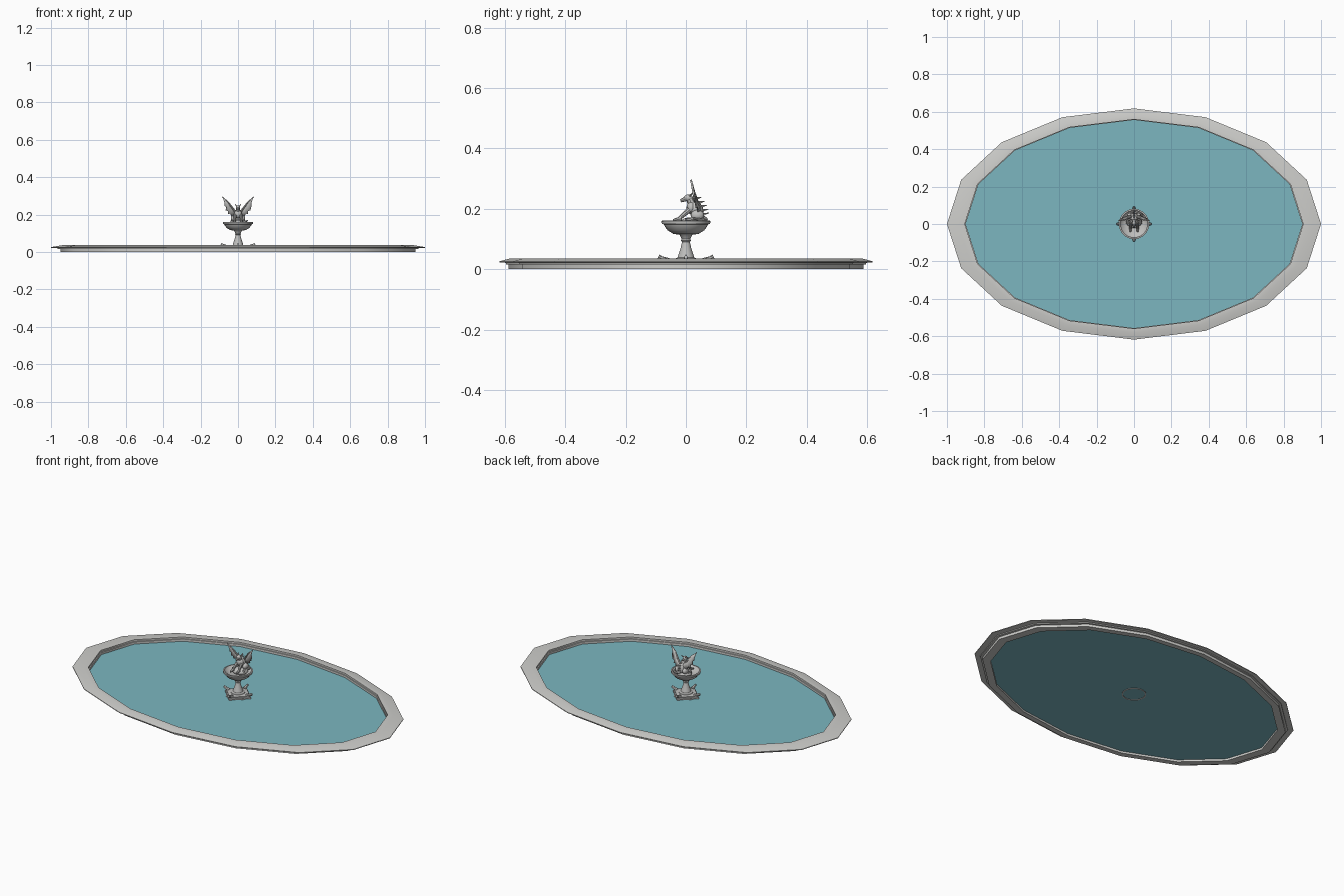
import bpy, bmesh, math
from mathutils import Vector, Matrix

cube = bpy.data.objects.get("Cube")
if cube:
    bpy.data.objects.remove(cube, do_unlink=True)


def material(name, rgb):
    m = bpy.data.materials.new(name)
    m.use_nodes = True
    m.diffuse_color = (*rgb, 1)
    bsdf = m.node_tree.nodes["Principled BSDF"]
    bsdf.inputs["Base Color"].default_value = (*rgb, 1)
    bsdf.inputs["Roughness"].default_value = 0.8
    return m


STONE = material("pale stone", (0.62, 0.62, 0.60))
CARVED = material("carved stone", (0.52, 0.52, 0.51))
WATER = material("pool water", (0.20, 0.47, 0.53))


def finish(name, bm, mat, angle=40):
    bmesh.ops.recalc_face_normals(bm, faces=bm.faces)
    me = bpy.data.meshes.new(name)
    bm.to_mesh(me)
    bm.free()
    me.materials.append(mat)
    ob = bpy.data.objects.new(name, me)
    bpy.context.scene.collection.objects.link(ob)
    bpy.ops.object.select_all(action='DESELECT')
    ob.select_set(True)
    bpy.context.view_layer.objects.active = ob
    bpy.ops.object.shade_smooth_by_angle(angle=math.radians(angle))
    return ob


def revolve(name, profile, segs, mat, squash=1.0, closed=False, angle=40):
    """Turn a radius/height profile about z; open profiles are capped."""
    bm = bmesh.new()
    rings = []
    for r, z in profile:
        rings.append([bm.verts.new((r * math.cos(math.tau * i / segs),
                                    squash * r * math.sin(math.tau * i / segs), z))
                      for i in range(segs)])
    pairs = list(zip(rings, rings[1:]))
    if closed:
        pairs.append((rings[-1], rings[0]))
    else:
        bm.faces.new(rings[0])
        bm.faces.new(rings[-1])
    for a, b in pairs:
        for i in range(segs):
            j = (i + 1) % segs
            bm.faces.new((a[i], a[j], b[j], b[i]))
    return finish(name, bm, mat, angle)


def ball(name, centre, size, tilt=0):
    bm = bmesh.new()
    bmesh.ops.create_uvsphere(bm, u_segments=14, v_segments=9, radius=1)
    bm.transform(Matrix.Translation(centre) @ Matrix.Rotation(tilt, 4, 'X')
                 @ Matrix.Diagonal((*size, 1)))
    return finish(name, bm, CARVED)


def limb(name, start, end, r0, r1, segs=8):
    """Tapered round bar between two points."""
    a, b = Vector(start), Vector(end)
    bm = bmesh.new()
    bmesh.ops.create_cone(bm, cap_ends=True, segments=segs, radius1=r0,
                          radius2=r1, depth=(b - a).length)
    turn = (b - a).to_track_quat('Z', 'Y').to_matrix().to_4x4()
    bm.transform(Matrix.Translation((a + b) / 2) @ turn)
    return finish(name, bm, CARVED)


# Oval pool: overhanging coping on a stepped kerb, open underneath
OVAL = 0.618
revolve("pool_rim", [(0.95, 0), (0.95, 0.015), (0.965, 0.016), (0.965, 0.021),
                     (1.0, 0.022), (1.0, 0.026), (0.94, 0.036), (0.905, 0.036),
                     (0.905, 0.026), (0.9, 0.025), (0.9, 0)],
        16, STONE, OVAL, closed=True)

bm = bmesh.new()
bmesh.ops.create_circle(bm, cap_ends=True, segments=16, radius=0.902)
bm.transform(Matrix.Translation((0, 0, 0.012)) @ Matrix.Diagonal((1, OVAL, 1, 1)))
finish("water_surface", bm, WATER)

# Fountain foot: square plinth with corners on the axes, and a ring below it
revolve("foot_ring", [(0.066, 0.009), (0.066, 0.014), (0.06, 0.014), (0.06, 0.009)],
        24, CARVED, closed=True)
revolve("plinth", [(0.085, 0.0125), (0.085, 0.02), (0.078, 0.022), (0.078, 0.028),
                   (0.06, 0.031)], 4, CARVED, angle=20)
for i in range(4):
    c, s = math.cos(i * math.pi / 2), math.sin(i * math.pi / 2)
    limb("corner_spout", (0.058 * c, 0.058 * s, 0.026),
         (0.092 * c, 0.092 * s, 0.04), 0.011, 0.006)
    limb("corner_crest", (0.075 * c, 0.075 * s, 0.03),
         (0.088 * c, 0.088 * s, 0.047), 0.007, 0.002, 6)

# Stem and basin
revolve("stem", [(0.04, 0.028), (0.038, 0.034), (0.028, 0.038), (0.025, 0.048),
                 (0.017, 0.072), (0.013, 0.09), (0.017, 0.095), (0.014, 0.1),
                 (0.022, 0.116), (0.03, 0.12)], 20, CARVED)
revolve("basin", [(0.022, 0.114), (0.042, 0.117), (0.06, 0.128), (0.071, 0.143),
                  (0.073, 0.148), (0.08, 0.15), (0.081, 0.16), (0.073, 0.161),
                  (0.068, 0.152), (0.045, 0.142), (0.012, 0.139)], 28, CARVED)

# Crouching winged beast: body, head and tail
ball("rock", (0, 0.02, 0.152), (0.045, 0.042, 0.02))
ball("body", (0, 0.035, 0.192), (0.024, 0.023, 0.036), 0.25)
ball("chest", (0, 0.018, 0.203), (0.021, 0.016, 0.022))
limb("neck", (0, 0.022, 0.208), (0, 0.012, 0.232), 0.014, 0.011)
ball("head", (0, 0.008, 0.236), (0.012, 0.015, 0.012))
limb("snout", (0, 0.002, 0.234), (0, -0.018, 0.226), 0.009, 0.005)
tail = [(0, 0.055, 0.17), (0.022, 0.066, 0.165), (0.042, 0.05, 0.163), (0.05, 0.025, 0.168)]
for k in range(3):
    limb("tail", tail[k], tail[k + 1], 0.009 - 0.002 * k, 0.007 - 0.002 * k)

# Crest of spikes down the back
for k in range(5):
    z = 0.178 + 0.013 * k
    y = 0.056 - 0.0015 * k * k
    limb("back_spike", (0, y - 0.012, z), (0, y + 0.02, z + 0.008), 0.008, 0.001, 5)

# Paired limbs, horns and wings
WING = [(0.008, 0.185), (0.012, 0.215), (0.033, 0.232), (0.05, 0.265), (0.084, 0.296),
        (0.071, 0.262), (0.072, 0.246), (0.062, 0.241), (0.066, 0.222), (0.053, 0.22),
        (0.054, 0.203), (0.04, 0.206), (0.036, 0.19), (0.024, 0.196)]
for side, label in ((1, "left"), (-1, "right")):
    limb(label + "_horn", (side * 0.007, 0.012, 0.242),
         (side * 0.015, 0.026, 0.256), 0.004, 0.001, 6)
    limb(label + "_foreleg", (side * 0.015, 0.012, 0.197),
         (side * 0.018, -0.022, 0.168), 0.009, 0.006)
    limb(label + "_forepaw", (side * 0.018, -0.015, 0.168),
         (side * 0.02, -0.042, 0.161), 0.008, 0.005)
    ball(label + "_haunch", (side * 0.024, 0.038, 0.178), (0.014, 0.022, 0.018))
    limb(label + "_hind_foot", (side * 0.03, 0.03, 0.165),
         (side * 0.036, 0.0, 0.162), 0.008, 0.006)
    # Wing: ragged outline bowed backwards in the middle, then thickened
    bm = bmesh.new()
    face = bm.faces.new([bm.verts.new((side * x, 0.034 - 0.18 * (z - 0.2)
                                       + 0.25 * max(0, 0.06 - x), z)) for x, z in WING])
    bmesh.ops.triangulate(bm, faces=[face])
    wing = finish(label + "_wing", bm, CARVED)
    thick = wing.modifiers.new("thickness", 'SOLIDIFY')
    thick.thickness = 0.006
    thick.offset = 0
    limb(label + "_wing_arm", (side * 0.012, 0.04, 0.212),
         (side * 0.05, 0.024, 0.263), 0.006, 0.004)
    limb(label + "_wing_tip", (side * 0.05, 0.024, 0.263),
         (side * 0.083, 0.017, 0.294), 0.004, 0.002)
